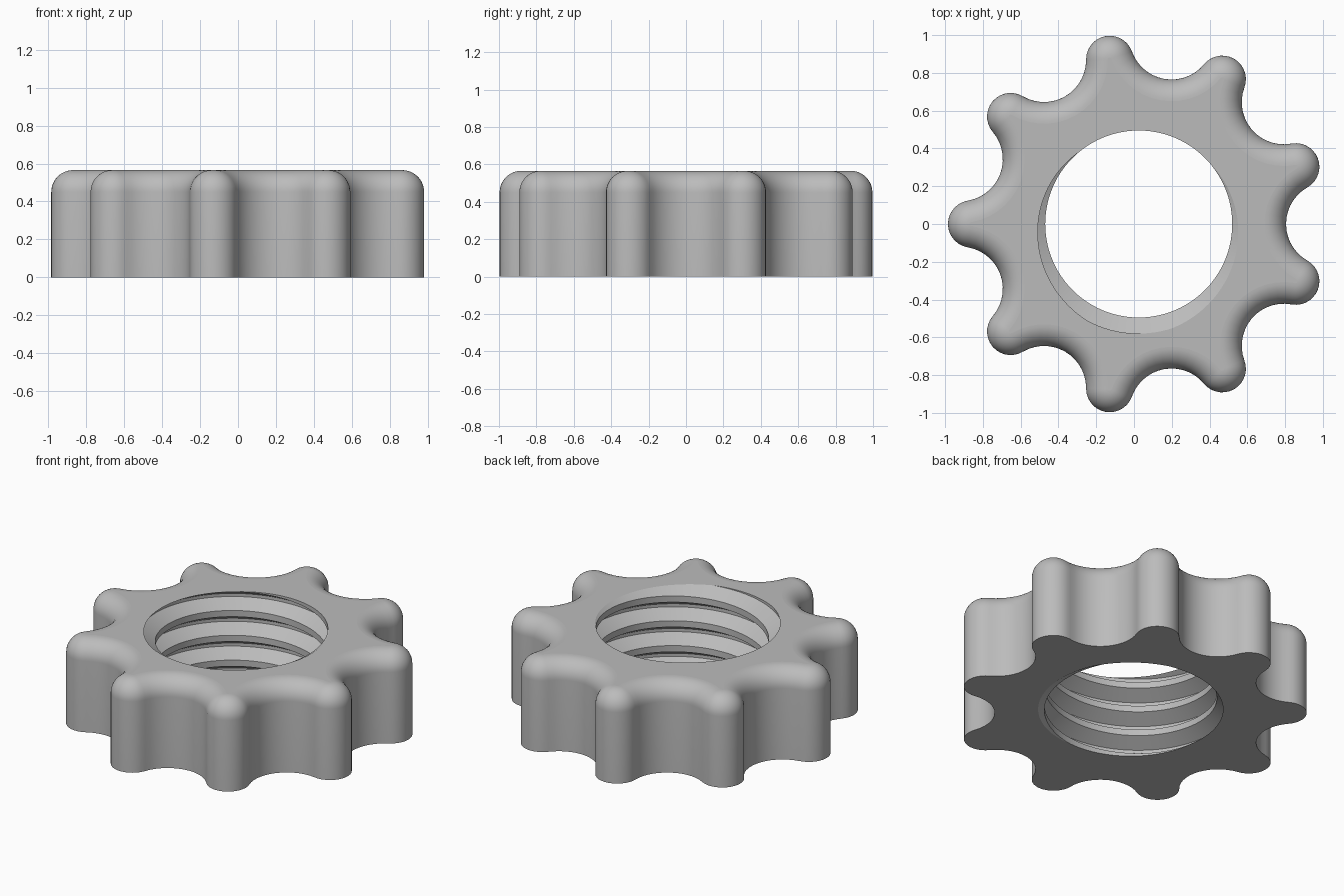
import bpy, bmesh, math
from mathutils import Vector

cube = bpy.data.objects.get("Cube")
if cube:
    bpy.data.objects.remove(cube)

# Main dimensions
CX = 0.025                     # axis offset that centres the nine-lobed outline
LOBES, HEIGHT, FILLET = 9, 0.565, 0.115
LOBE_R, LOBE_DIST = 0.125, 0.885
VALLEY_MIN = 0.78
BORE_R, ROOT_R, PITCH = 0.495, 0.58, 0.157
STEPS = 96                     # thread segments per turn

# Valley circle tangent to both neighbouring lobe circles
half = math.pi / LOBES
k = VALLEY_MIN - LOBE_R
valley_dist = (LOBE_DIST**2 - k**2) / (2 * (LOBE_DIST * math.cos(half) - k))
valley_r = valley_dist - VALLEY_MIN
dx = LOBE_DIST * math.cos(half) - valley_dist
dy = LOBE_DIST * math.sin(half)
valley_sweep = math.atan2(dy, dx)
lobe_sweep = math.pi - valley_sweep + half


def arc(dist, axis, radius, start, end, count):
    """Points on a circle centred at the given distance along an axis angle."""
    for i in range(count + 1):
        a = axis + start + (end - start) * i / count
        yield (CX + dist * math.cos(axis) + radius * math.cos(a),
               dist * math.sin(axis) + radius * math.sin(a))


def outline(inset):
    """Lobed outline moved inwards by the inset."""
    pts = []
    for n in range(LOBES):
        axis = math.pi + 2 * half * n
        pts += arc(LOBE_DIST, axis, LOBE_R - inset, -lobe_sweep, lobe_sweep, 14)
        pts += list(arc(valley_dist, axis + half, valley_r + inset,
                        2 * math.pi - valley_sweep, valley_sweep, 14))[1:-1]
    return pts


bm = bmesh.new()

# Internal helical thread, made too long and trimmed to the height
profile = [(0, BORE_R), (0.25, BORE_R), (0.5625, ROOT_R), (0.6875, ROOT_R)]
phase = (HEIGHT / PITCH - 265 / 360 - 0.625) % 1
columns = []
for i in range(-3 * STEPS, 7 * STEPS + 1):
    a = 2 * math.pi * i / STEPS
    columns.append([bm.verts.new((CX + r * math.cos(a), r * math.sin(a),
                                  PITCH * (i / STEPS + s + phase)))
                    for s, r in profile])
for i in range(len(columns) - 1):
    c, d = columns[i], columns[i + 1]
    for j in range(3):
        bm.faces.new((c[j], c[j + 1], d[j + 1], d[j]))
    if i + 1 + STEPS < len(columns):
        e, f = columns[i + STEPS], columns[i + 1 + STEPS]
        bm.faces.new((c[3], e[0], f[0], d[3]))
for z, sign in ((0, -1), (HEIGHT, 1)):
    bmesh.ops.bisect_plane(bm, geom=bm.verts[:] + bm.edges[:] + bm.faces[:],
                           dist=1e-6, plane_co=(0, 0, z),
                           plane_no=(0, 0, sign), clear_outer=True)
bmesh.ops.remove_doubles(bm, verts=bm.verts[:], dist=1e-5)

# Outer wall with a rounded top edge
levels = [(0, 0)]
for i in range(13):
    t = math.pi / 2 * i / 12
    levels.append((FILLET * (1 - math.cos(t)),
                   HEIGHT - FILLET + FILLET * math.sin(t)))
rings = [[bm.verts.new((x, y, z)) for x, y in outline(d)] for d, z in levels]
for low, high in zip(rings, rings[1:]):
    for i in range(len(low)):
        j = (i + 1) % len(low)
        bm.faces.new((low[i], low[j], high[j], high[i]))

# Flat top and bottom between the outer wall and the thread opening
for z, sign in ((0, -1), (HEIGHT, 1)):
    rim = [e for e in bm.edges if e.is_boundary
           and all(abs(v.co.z - z) < 1e-4 for v in e.verts)]
    bmesh.ops.triangle_fill(bm, edges=rim, use_beauty=True,
                            normal=Vector((0, 0, sign)))
bmesh.ops.recalc_face_normals(bm, faces=bm.faces[:])

mesh = bpy.data.meshes.new("lobed_nut")
bm.to_mesh(mesh)
bm.free()
nut = bpy.data.objects.new("lobed_nut", mesh)
bpy.context.collection.objects.link(nut)

# Plain grey material
grey = bpy.data.materials.new("plain_grey")
grey.use_nodes = True
color = (0.5, 0.5, 0.5, 1)
grey.diffuse_color = color
grey.node_tree.nodes["Principled BSDF"].inputs["Base Color"].default_value = color
mesh.materials.append(grey)

# Smooth curved surfaces, flat end faces
bpy.ops.object.select_all(action='DESELECT')
nut.select_set(True)
bpy.context.view_layer.objects.active = nut
bpy.ops.object.shade_smooth_by_angle(angle=math.radians(30))
for p in mesh.polygons:
    if abs(p.normal.z) > 0.999:
        p.use_smooth = False
